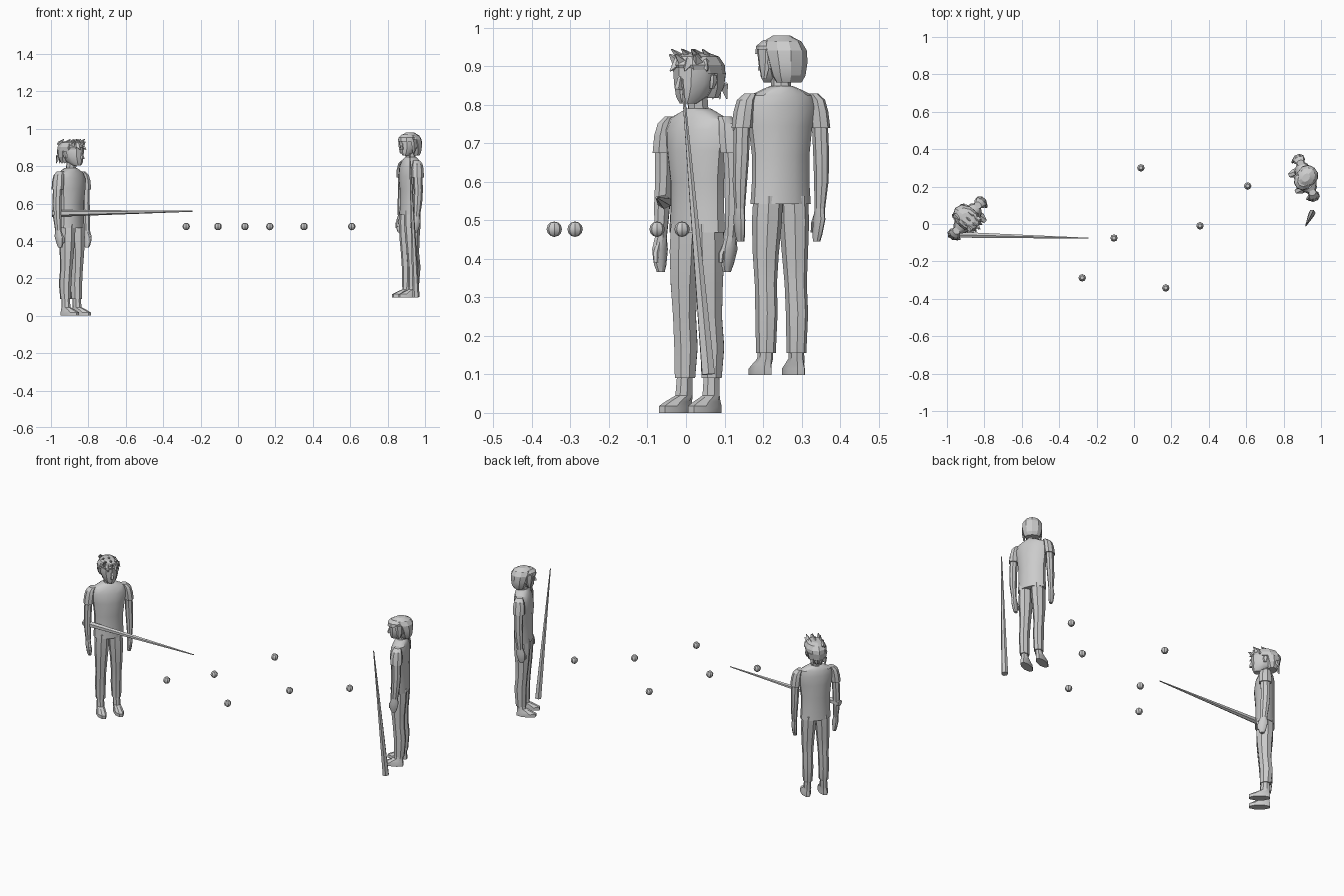
import bpy, bmesh, math
from mathutils import Matrix, Vector

GREY = bpy.data.materials.new("plain grey")
GREY.diffuse_color = (0.6, 0.6, 0.6, 1)


def finish(name, bm, M, angle=30):
    bmesh.ops.recalc_face_normals(bm, faces=bm.faces[:])
    me = bpy.data.meshes.new(name)
    bm.to_mesh(me)
    bm.free()
    me.materials.append(GREY)
    ob = bpy.data.objects.new(name, me)
    bpy.context.collection.objects.link(ob)
    ob.matrix_world = M
    bpy.context.view_layer.objects.active = ob
    ob.select_set(True)
    bpy.ops.object.shade_smooth_by_angle(angle=math.radians(angle))
    ob.select_set(False)
    return ob


def loft(name, M, rings, n=8, side=1, angle=30):
    """Closed skin over elliptical rings given as (z, cx, cy, rx, ry)."""
    bm = bmesh.new()
    loops = []
    for z, cx, cy, rx, ry in rings:
        loop = []
        for i in range(n):
            a = math.tau * (i + 0.5) / n
            loop.append(bm.verts.new((side * cx + 1.05 * rx * math.cos(a),
                                      cy + 1.05 * ry * math.sin(a), z)))
        loops.append(loop)
    for a, b in zip(loops, loops[1:]):
        for i in range(n):
            j = (i + 1) % n
            bm.faces.new((a[i], a[j], b[j], b[i]))
    bm.faces.new(loops[0][::-1])
    bm.faces.new(loops[-1])
    return finish(name, bm, M, angle)


def rod(name, M, a, b, r1, r2, n, angle=30):
    """Tapered rod from point a to point b."""
    a, b = Vector(a), Vector(b)
    bm = bmesh.new()
    bmesh.ops.create_cone(bm, cap_ends=True, segments=n, radius1=r1, radius2=r2,
                          depth=(b - a).length)
    turn = (b - a).to_track_quat('Z', 'Y').to_matrix().to_4x4()
    bm.transform(Matrix.Translation((a + b) / 2) @ turn)
    return finish(name, bm, M, angle)


def body(who, M, hem):
    loft(who + "_shirt", M, [(.468, 0, .002, .082, .052), (.53, 0, .002, .078, .05),
                             (.60, 0, .002, .078, .05), (.68, 0, 0, .087, .054),
                             (.735, 0, .003, .096, .05), (.765, 0, .006, .086, .042),
                             (.782, 0, .008, .05, .036), (.79, 0, .008, .03, .03)], 12)
    loft(who + "_neck", M, [(.77, 0, .008, .026, .027), (.84, 0, .0, .026, .028)])
    for tag, s in (("right", -1), ("left", 1)):
        w = who + "_" + tag
        # sleeve, arm and hand
        loft(w + "_sleeve", M, [(.675, .115, .004, .026, .034), (.72, .11, .004, .025, .034),
                                (.752, .104, .005, .022, .029),
                                (.77, .09, .006, .016, .02)], 8, s)
        loft(w + "_arm", M, [(.455, .118, -.004, .013, .018), (.53, .12, .002, .018, .024),
                             (.60, .118, .006, .02, .025), (.685, .115, .004, .02, .026)], 8, s)
        loft(w + "_hand", M, [(.366, .112, -.012, .009, .012), (.385, .114, -.012, .012, .02),
                              (.425, .118, -.008, .014, .026),
                              (.462, .118, -.004, .012, .017)], 8, s)
        loft(w + "_thumb", M, [(.39, .11, -.034, .006, .006), (.415, .112, -.032, .008, .009),
                               (.447, .116, -.014, .008, .009)], 6, s)
        # trouser leg and shoe
        loft(w + "_trouser_leg", M, [(hem, .045, .006, .025, .03), (.17, .045, .01, .028, .035),
                                     (.25, .044, .003, .028, .034), (.33, .043, 0, .033, .039),
                                     (.42, .04, .001, .038, .046),
                                     (.49, .037, .002, .037, .046)], 8, s)
        loft(w + "_shoe", M, [(0, .049, -.026, .025, .058), (.018, .049, -.026, .025, .058),
                              (.03, .048, -.015, .022, .044), (.045, .046, .003, .02, .026),
                              (hem + .03, .045, .007, .018, .022)], 8, s)


def head(who, H):
    loft(who + "_head", H, [(0, 0, -.035, .02, .022), (.018, 0, -.02, .036, .044),
                            (.05, 0, -.006, .047, .06), (.09, 0, -.003, .05, .066),
                            (.115, 0, 0, .042, .055), (.125, 0, 0, .02, .03)], 10)
    loft(who + "_nose", H, [(.035, 0, -.068, .01, .016), (.042, 0, -.07, .009, .015),
                            (.075, 0, -.062, .005, .008)], 4)
    for s in (-1, 1):
        loft(who + "_ear", H, [(.04, .048, .004, .005, .008), (.06, .053, .006, .006, .014),
                               (.075, .052, .006, .004, .01)], 6, s)


def player(who, x, y, z, turn, scale, hem, chin, head_scale, head_turn):
    M = (Matrix.Translation((x, y, z)) @ Matrix.Rotation(math.radians(turn), 4, 'Z')
         @ Matrix.Scale(scale, 4))
    H = (M @ Matrix.Translation((0, 0, chin))
         @ Matrix.Rotation(math.radians(head_turn), 4, 'Z') @ Matrix.Scale(head_scale, 4))
    body(who, M, hem)
    head(who, H)
    return H


# first player, with short spiky hair
H = player("first_player", -.888, .028, 0, 50, 1, .09, .803, 1, 0)
loft("spiky_hair_back", H, [(.015, 0, .042, .032, .022), (.045, 0, .04, .048, .04),
                            (.08, 0, .035, .055, .05)], 10, angle=15)
loft("spiky_hair_top", H, [(.078, 0, .014, .055, .072), (.1, 0, .006, .057, .077),
                           (.122, 0, .002, .046, .064), (.132, 0, 0, .024, .036)], 10, angle=15)
for i in range(7):
    # fringe tufts sweep around the brow, crown tufts rise in two rows
    a = math.radians(-90 + (i - 3) * 24)
    c, s = math.cos(a), math.sin(a)
    rod("fringe_tuft", H, (.045 * c, .058 * s, .108),
        (.06 * c, .086 * s, .128 if i % 2 else .085), .016, .002, 4, 10)
    row = -.05 + .045 * (i // 3)
    px = (i % 3 - 1) * .028
    rod("crown_tuft", H, (px, row + .025, .114), (px * 1.2, row - .012, .141), .016, .002, 4, 10)
for px in (-.035, -.012, .012, .035):
    rod("nape_tuft", H, (px, .066, .05), (px, .08, .012), .015, .002, 4, 10)

# second player, with a rounded bob
H = player("second_player", .917, .245, .098, -68, .95, .06, .80, .92, 28)
loft("bob_hair", H, [(.0, 0, .034, .044, .03), (.02, 0, .032, .054, .044),
                     (.06, 0, .028, .061, .054), (.095, 0, .018, .06, .063),
                     (.122, 0, .008, .047, .058), (.139, 0, .004, .02, .028)], 10, angle=20)
loft("bob_fringe", H, [(.085, 0, -.022, .054, .056), (.108, 0, -.018, .052, .058),
                       (.126, 0, -.01, .036, .045)], 10, angle=20)
for s in (-1, 1):
    loft("bob_side_lock", H, [(.01, .05, -.022, .005, .008), (.05, .053, -.018, .009, .02),
                              (.1, .05, -.02, .012, .028)], 6, s)

# cues: one held level, one standing upright
I = Matrix.Identity(4)
rod("level_cue", I, (-.995, -.056, .547), (-.243, -.076, .559), .019, .003, 6)
rod("upright_cue", I, (.952, .058, .1), (.918, -.01, .868), .019, .003, 6)

# balls
for x, y in ((.037, .30), (.608, .203), (.353, -.01), (-.107, -.075), (-.277, -.288), (.17, -.342)):
    bm = bmesh.new()
    bmesh.ops.create_uvsphere(bm, u_segments=8, v_segments=6, radius=.02)
    finish("ball", bm, Matrix.Translation((x, y, .477)))
